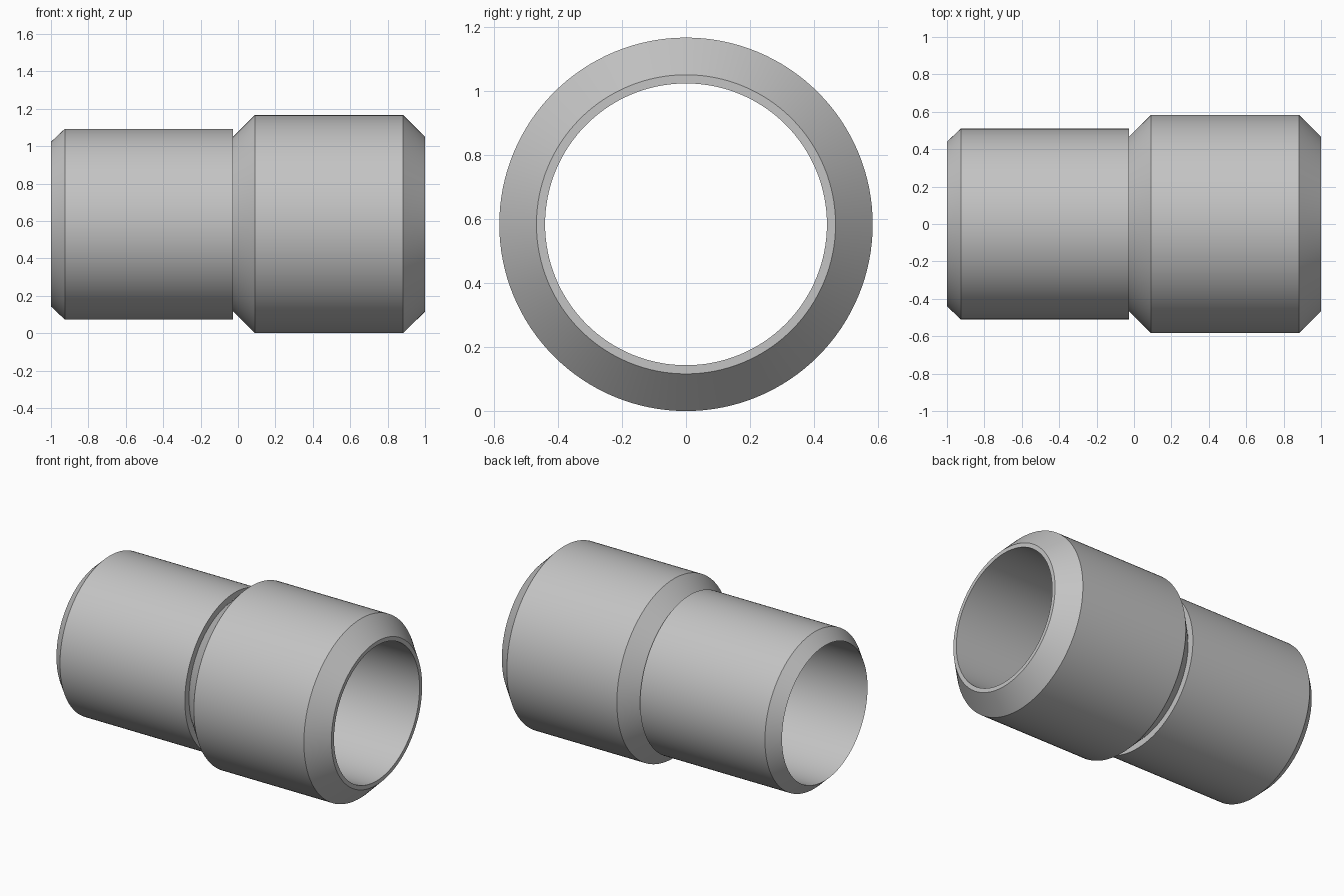
import bpy, bmesh, math
from mathutils import Matrix, Vector

cube = bpy.data.objects.get("Cube")
if cube:
    bpy.data.objects.remove(cube, do_unlink=True)

SEGMENTS = 128
RADIUS = 0.583   # widest radius, also the height of the axis
BORE = 0.44

# Plain grey metal
grey = bpy.data.materials.new("grey_metal")
grey.use_nodes = True
colour = (0.55, 0.55, 0.55, 1)
grey.diffuse_color = colour
grey.node_tree.nodes["Principled BSDF"].inputs["Base Color"].default_value = colour


def lathe(name, profile):
    """Revolve a closed (x, radius) profile around the x axis."""
    bm = bmesh.new()
    rings = []
    for i in range(SEGMENTS):
        turn = Matrix.Rotation(math.tau * i / SEGMENTS, 3, 'X')
        rings.append([bm.verts.new(turn @ Vector((x, 0, r))) for x, r in profile])
    n = len(profile)
    for i, ring in enumerate(rings):
        after = rings[(i + 1) % SEGMENTS]
        for j in range(n):
            k = (j + 1) % n
            bm.faces.new((ring[j], ring[k], after[k], after[j]))
    bmesh.ops.recalc_face_normals(bm, faces=bm.faces)
    mesh = bpy.data.meshes.new(name)
    bm.to_mesh(mesh)
    bm.free()
    mesh.materials.append(grey)
    obj = bpy.data.objects.new(name, mesh)
    obj.location.z = RADIUS
    bpy.context.collection.objects.link(obj)
    bpy.ops.object.select_all(action='DESELECT')
    obj.select_set(True)
    bpy.context.view_layer.objects.active = obj
    bpy.ops.object.shade_smooth_by_angle(angle=math.radians(30))
    return obj


# Hollow stepped sleeve: narrow spigot, stepped neck, wide chamfered collar
lathe("stepped_pipe_sleeve", [
    (-1, BORE), (-0.926, 0.51),            # spigot lead-in chamfer
    (-0.026, 0.51), (-0.026, 0.467),       # spigot shoulder and neck
    (0.09, RADIUS), (0.883, RADIUS),       # collar
    (1, 0.467), (1, BORE),                 # end chamfer and flat rim
])
